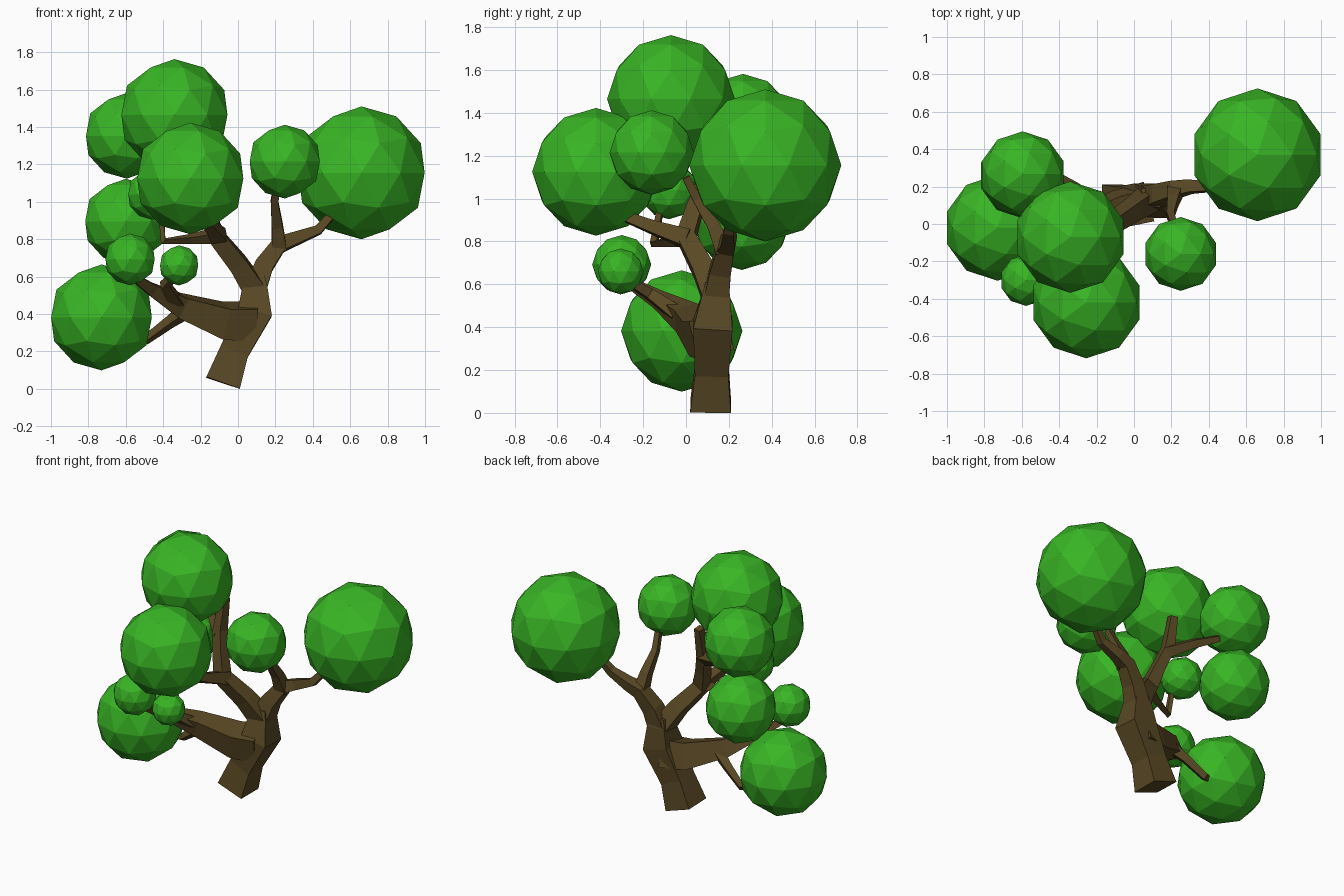
import bpy, bmesh
from mathutils import Vector, Quaternion


def material(name, color):
    m = bpy.data.materials.new(name)
    m.diffuse_color = color
    return m


GREEN = material("leaf_green", (0.04, 0.46, 0.018, 1))
BROWN = material("bark_brown", (0.10, 0.065, 0.018, 1))


def finish(bm, name, mat):
    me = bpy.data.meshes.new(name)
    bmesh.ops.recalc_face_normals(bm, faces=bm.faces)
    bm.to_mesh(me)
    bm.free()
    me.materials.append(mat)
    ob = bpy.data.objects.new(name, me)
    bpy.context.collection.objects.link(ob)


def limb(name, pts):
    """Tapered four-sided tube through (x, y, z, half_width) points."""
    bm = bmesh.new()
    pos = [Vector(p[:3]) for p in pts]
    rings, q, prev = [], Quaternion(), Vector((0, 0, 1))
    for i, p in enumerate(pts):
        t = Vector()
        if i > 0:
            t += (pos[i] - pos[i - 1]).normalized()
        if i < len(pts) - 1:
            t += (pos[i + 1] - pos[i]).normalized()
        t.normalize()
        q = prev.rotation_difference(t) @ q
        prev = t
        ring = []
        for sx, sy in ((-1, -1), (1, -1), (1, 1), (-1, 1)):
            v = pos[i] + q @ Vector((sx * p[3], sy * p[3], 0))
            v.z = max(v.z, 0)
            ring.append(bm.verts.new(v))
        rings.append(ring)
    for a, b in zip(rings, rings[1:]):
        for k in range(4):
            bm.faces.new((a[k], a[(k + 1) % 4], b[(k + 1) % 4], b[k]))
    bm.faces.new(rings[0])
    bm.faces.new(rings[-1])
    finish(bm, name, BROWN)


def leaf_ball(name, x, y, z, r):
    bm = bmesh.new()
    bmesh.ops.create_icosphere(bm, subdivisions=2, radius=r)
    bmesh.ops.translate(bm, verts=bm.verts, vec=(x, y, z))
    finish(bm, name, GREEN)


# Trunk and its main forks
limb("trunk", [(-0.08, 0.115, 0.03, 0.095), (-0.02, 0.12, 0.2, 0.078),
               (0.09, 0.125, 0.41, 0.092), (0.09, 0.14, 0.55, 0.065),
               (0.09, 0.14, 0.61, 0.05)])
limb("low_branch", [(0.08, 0.12, 0.36, 0.09), (-0.08, 0.08, 0.365, 0.085),
                    (-0.31, 0.0, 0.445, 0.058), (-0.46, -0.13, 0.53, 0.032),
                    (-0.56, -0.25, 0.6, 0.02)])
limb("left_branch", [(0.09, 0.14, 0.53, 0.06), (0.0, 0.08, 0.67, 0.05),
                     (-0.12, 0.0, 0.82, 0.044), (-0.16, 0.04, 0.95, 0.036),
                     (-0.2, 0.09, 1.08, 0.034), (-0.2, 0.14, 1.29, 0.024)])
limb("right_branch", [(0.09, 0.14, 0.53, 0.06), (0.14, 0.16, 0.66, 0.05),
                      (0.22, 0.185, 0.77, 0.042), (0.3, 0.2, 0.8, 0.034),
                      (0.43, 0.2, 0.85, 0.024), (0.5, 0.22, 0.93, 0.02)])

# Twigs reaching individual leaf balls
limb("right_upper_twig", [(0.22, 0.18, 0.75, 0.04), (0.21, 0.13, 0.87, 0.03),
                          (0.195, 0.05, 1.0, 0.02), (0.21, 0.0, 1.1, 0.018)])
limb("front_twig", [(-0.1, 0.01, 0.81, 0.042), (-0.14, -0.14, 0.86, 0.03),
                    (-0.2, -0.32, 0.93, 0.02)])
limb("side_twig", [(-0.1, 0.0, 0.82, 0.034), (-0.26, -0.08, 0.8, 0.02),
                   (-0.4, -0.15, 0.79, 0.016), (-0.41, -0.12, 0.95, 0.014)])
limb("rear_twig", [(-0.19, 0.08, 1.06, 0.034), (-0.32, 0.19, 1.12, 0.026),
                   (-0.46, 0.28, 1.17, 0.018)])
limb("low_front_twig", [(-0.33, -0.04, 0.46, 0.035), (-0.39, -0.17, 0.555, 0.024),
                        (-0.33, -0.28, 0.62, 0.016)])
limb("low_down_twig", [(-0.26, 0.03, 0.43, 0.035), (-0.36, 0.07, 0.36, 0.025),
                       (-0.49, 0.1, 0.265, 0.02), (-0.56, 0.08, 0.27, 0.018)])

# Leaf balls: x, y, z, radius
for name, *ball in (
    ("right_leaves", 0.66, 0.37, 1.155, 0.355),
    ("right_small_leaves", 0.25, -0.16, 1.215, 0.197),
    ("front_leaves", -0.255, -0.42, 1.125, 0.298),
    ("top_leaves", -0.34, -0.07, 1.465, 0.298),
    ("rear_upper_leaves", -0.595, 0.266, 1.353, 0.229),
    ("rear_lower_leaves", -0.6, 0.26, 0.895, 0.228),
    ("inner_leaves", -0.457, -0.08, 1.04, 0.136),
    ("low_left_leaves", -0.73, -0.02, 0.382, 0.283),
    ("low_front_leaves", -0.577, -0.3, 0.692, 0.138),
    ("low_tiny_leaves", -0.315, -0.305, 0.66, 0.107),
):
    leaf_ball(name, *ball)
